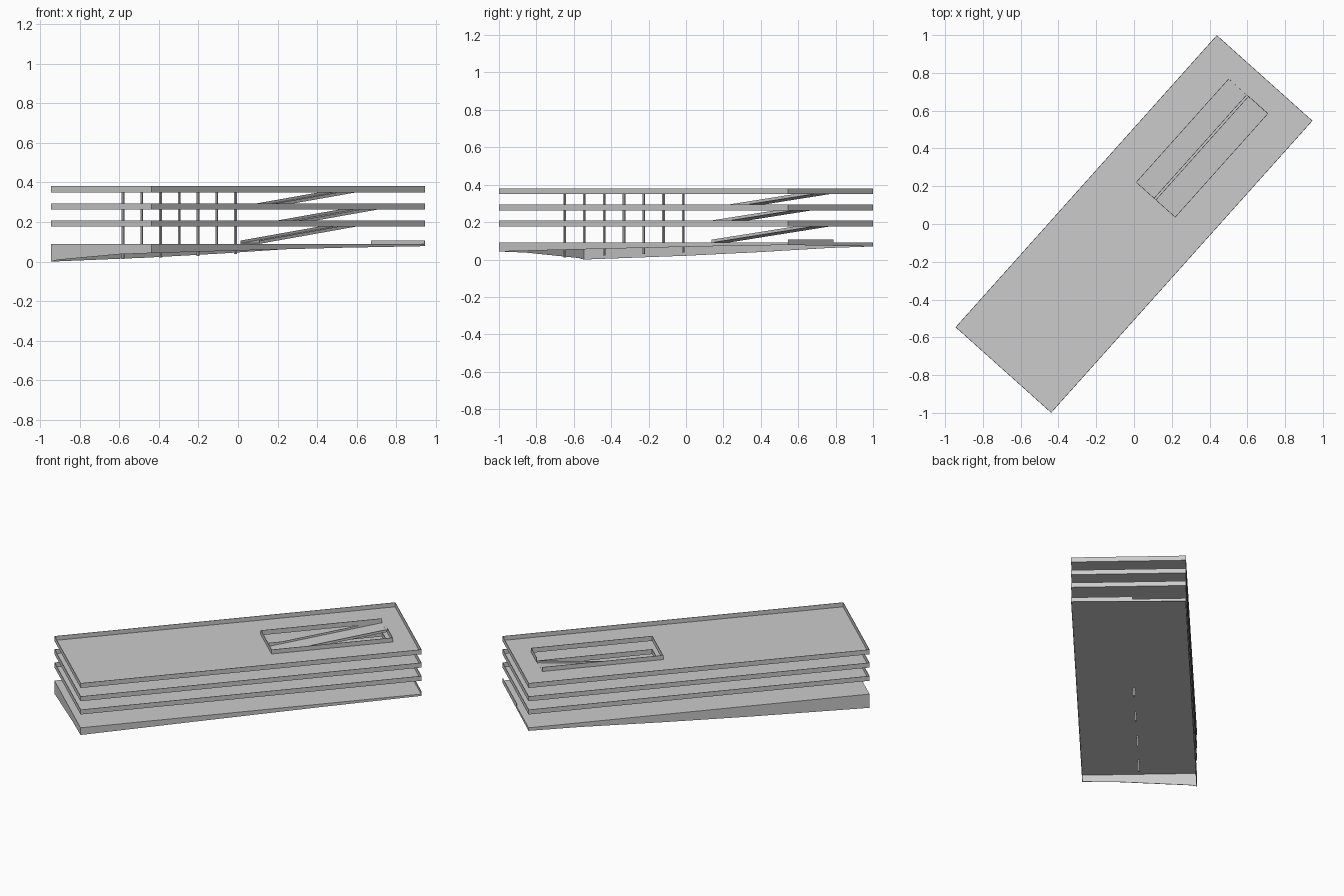
import bpy, math
from mathutils import Matrix, Vector

if "Cube" in bpy.data.objects:
    bpy.data.objects.remove(bpy.data.objects["Cube"])

L, W = 1.0375, 0.34            # half length and half width
LEVELS = [0.09, 0.177, 0.2635, 0.35]
U0, U1, VH = 0.174, 0.907, 0.14  # ramp opening
RIM, T = 0.031, 0.003
TURN = Matrix.Rotation(math.radians(48.18), 4, 'Z')


def make(name, verts, faces):
    me = bpy.data.meshes.new(name)
    me.from_pydata([TURN @ Vector(v) for v in verts], [], faces)
    me.update()
    ob = bpy.data.objects.new(name, me)
    bpy.context.collection.objects.link(ob)
    return ob


def thicken(ob, t=T, offset=-1):
    m = ob.modifiers.new("thickness", 'SOLIDIFY')
    m.thickness, m.offset = t, offset
    return ob


def box(name, u0, u1, v0, v1, z0, z1):
    vs = [(u, v, z) for z in (z0, z1)
          for u, v in ((u0, v0), (u1, v0), (u1, v1), (u0, v1))]
    fs = [(3, 2, 1, 0), (4, 5, 6, 7)] + [(i, (i + 1) % 4, (i + 1) % 4 + 4, i + 4) for i in range(4)]
    return make(name, vs, fs)


def wall_u(name, u, v0, v1, z0, z1):
    s = T if u < 0 or u == U1 else -T
    box(name, min(u, u + s), max(u, u + s), v0, v1, z0, z1)


def wall_v(name, v, u0, u1, z0, z1):
    s = T if v < 0 else -T
    box(name, u0, u1, min(v, v + s), max(v, v + s), z0, z1)


def skirt(name, pts, top):
    # vertical sheet from a bottom line that follows the ground up to the floor
    n = len(pts)
    vs = list(pts) + [(u, v, top) for u, v, z in pts]
    return thicken(make(name, vs, [(i, i + 1, n + i + 1, n + i) for i in range(n - 1)]))


# parking decks with a ramp opening, outer parapets and opening parapets
us, vs = [-L, U0, U1, L], [-W, -VH, VH, W]
grid = [(i, j) for i in range(3) for j in range(3) if (i, j) != (1, 1)]
for k in (1, 2, 3):
    z = LEVELS[k]
    deck = make(f"deck_{k}", [(u, v, z) for u in us for v in vs],
                [(4*i + j, 4*i + 4 + j, 4*i + 5 + j, 4*i + 1 + j) for i, j in grid])
    thicken(deck, T, 1)
    for s in (-1, 1):
        wall_u(f"end_parapet_{k}", s * L, -W, W, z, z + RIM)
        wall_v(f"side_parapet_{k}", s * W, -L, L, z, z + RIM)
        wall_v(f"opening_side_parapet_{k}", s * VH, U0, U1, z, z + RIM)
    lanes = {'A': (0, VH), 'B': (-VH, 0)}
    arrive = 'B' if k == 2 else 'A'
    depart = {1: 'B', 2: 'A', 3: None}[k]
    for lane, (a, b) in lanes.items():
        if lane != depart:
            wall_u(f"opening_low_parapet_{k}", U0, a, b, z, z + RIM)
        if lane != arrive:
            wall_u(f"opening_high_parapet_{k}", U1, a, b, z, z + RIM)

# ramps with low side walls, alternating lanes
for k in range(3):
    a, b = (-VH, 0.0) if k == 1 else (0.01, VH)
    z0, z1, h = LEVELS[k], LEVELS[k + 1], 0.016
    c = [(U0, a, z0), (U1, a, z1), (U1, b, z1), (U0, b, z0)]
    thicken(make(f"ramp_{k}", c, [(0, 1, 2, 3)]), T, 1)
    for v, s in ((a, 1), (b, -1)):
        p = [(U0, v, z0), (U1, v, z1), (U1, v, z1 + h), (U0, v, z0 + h)]
        q = [(u, w + s * T, z) for u, w, z in p]
        make(f"ramp_wall_{k}", p + q, [(0, 1, 2, 3), (7, 6, 5, 4)] +
             [(i, i + 4, (i + 1) % 4 + 4, (i + 1) % 4) for i in range(4)])

# ground floor slab and skirts down to sloping ground
G = LEVELS[0]
box("ground_floor", -L, L, -W, W, G - T, G)


def along(v, prof):
    return [(-L + 2 * L * f, v, z) for f, z in prof]


front = along(-W, [(0, 0.043), (0.35, 0.057), (0.7, 0.07), (1, 0.078)])
back = along(W, [(0, 0), (0.35, 0.02), (0.61, 0.04), (0.85, 0.062), (1, 0.07)])
left = [(-L, W, 0), (-L, 0.3, 0.008), (-L, -0.12, 0.037), (-L, -W, 0.043)]
right = [(L, -W, 0.078), (L, W, 0.07)]
skirt("front_skirt", front, G)
skirt("back_skirt", back[::-1], G)
skirt("left_skirt", left, G)
skirt("right_skirt", right, G)
wall_u("entrance_wall", L, -W, 0.025, G, 0.107)

# central column row; every other column reaches the ground
for i in range(7):
    u, r = -0.871 + i * 0.142, 0.005
    foot = 0.012 + 0.0042 * i if i % 2 == 0 else G
    box(f"column_{i + 1}", u - r, u + r, -r, r, foot, LEVELS[3])
